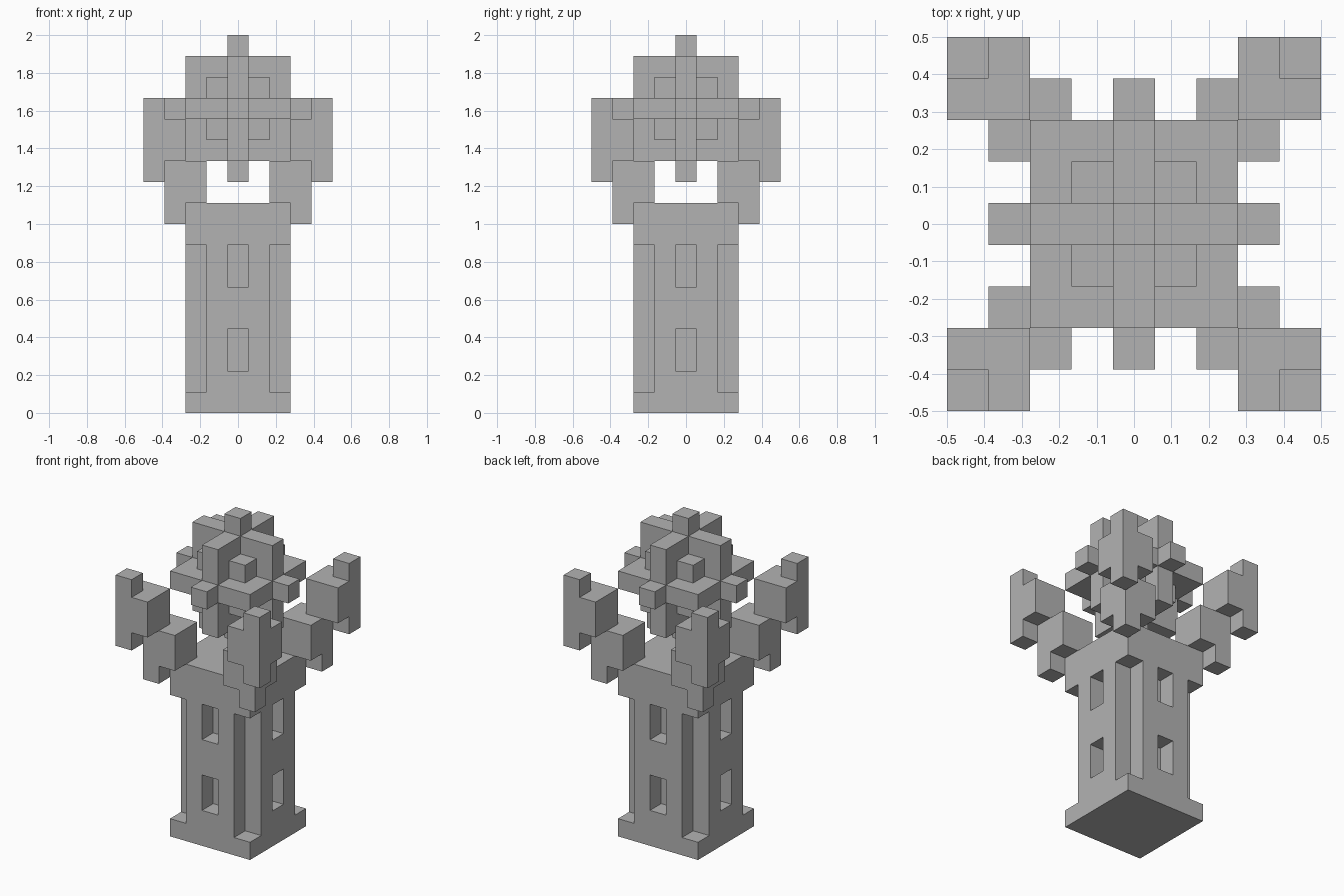
import bpy
import bmesh
from itertools import product
from mathutils import Vector

UNIT = 2 / 18          # edge of one block; the model is 18 blocks tall
FLOWER_Z = 14          # block layer of the blossom centre

cube = bpy.data.objects.get("Cube")
if cube:
    bpy.data.objects.remove(cube, do_unlink=True)

stone = bpy.data.materials.new("plain_grey")
stone.use_nodes = True
stone.diffuse_color = (0.45, 0.45, 0.45, 1)
stone.node_tree.nodes["Principled BSDF"].inputs["Base Color"].default_value = stone.diffuse_color


def box(xs, ys, zs):
    """Block cells filling inclusive ranges on each axis."""
    return set(product(*(range(a, b + 1) for a, b in (xs, ys, zs))))


def build(name, cells):
    """Make one object from the exposed sides of a set of block cells."""
    bm = bmesh.new()
    corners = {}

    def vert(p):
        key = tuple(round(c * 2) for c in p)
        if key not in corners:
            corners[key] = bm.verts.new(p * UNIT)
        return corners[key]

    for cell in sorted(cells):
        centre = Vector(cell) + Vector((0, 0, 0.5))
        for axis, side in product(range(3), (-1, 1)):
            n = Vector((0, 0, 0))
            n[axis] = side
            if tuple(int(c + d) for c, d in zip(cell, n)) in cells:
                continue
            u = Vector((0, 0, 0))
            u[(axis + 1) % 3] = 1
            v = n.cross(u)
            bm.faces.new([vert(centre + (n + a * u + b * v) / 2)
                          for a, b in ((-1, -1), (1, -1), (1, 1), (-1, 1))])
    mesh = bpy.data.meshes.new(name)
    bm.to_mesh(mesh)
    bm.free()
    mesh.materials.append(stone)
    obj = bpy.data.objects.new(name, mesh)
    bpy.context.collection.objects.link(obj)
    return obj


# Tower: square trunk, notched corners between plinth and cap, recessed windows
full, mid = (-2, 2), (0, 0)
tower = box(full, full, (0, 9))
for sx, sy in product((-2, 2), repeat=2):
    tower -= box((sx, sx), (sy, sy), (1, 7))
for side, zs in product((-2, 2), ((2, 3), (6, 7))):
    tower -= box((side, side), mid, zs)
    tower -= box(mid, (side, side), zs)
build("tower", tower)

# Corner branches: two stepped clumps climbing outward along each diagonal
branch = (box((2, 3), (2, 3), (10, 11)) | box((3, 3), (3, 3), (9, 9))
          | box((3, 4), (3, 4), (12, 13)) | box((4, 4), (4, 4), (11, 14)))
for (sx, side), (sy, end) in product(((1, "left"), (-1, "right")),
                                     ((-1, "front"), (1, "back"))):
    build(f"branch_{end}_{side}", {(x * sx, y * sy, z) for x, y, z in branch})

# Blossom: three crossing slabs, a bud in each octant and a tip on each axis
blossom = box(full, full, mid) | box(full, mid, full) | box(mid, full, full)
blossom |= set(product((-1, 1), repeat=3))
blossom |= box((-3, 3), mid, mid) | box(mid, (-3, 3), mid) | box(mid, mid, (-3, 3))
build("blossom", {(x, y, z + FLOWER_Z) for x, y, z in blossom})
